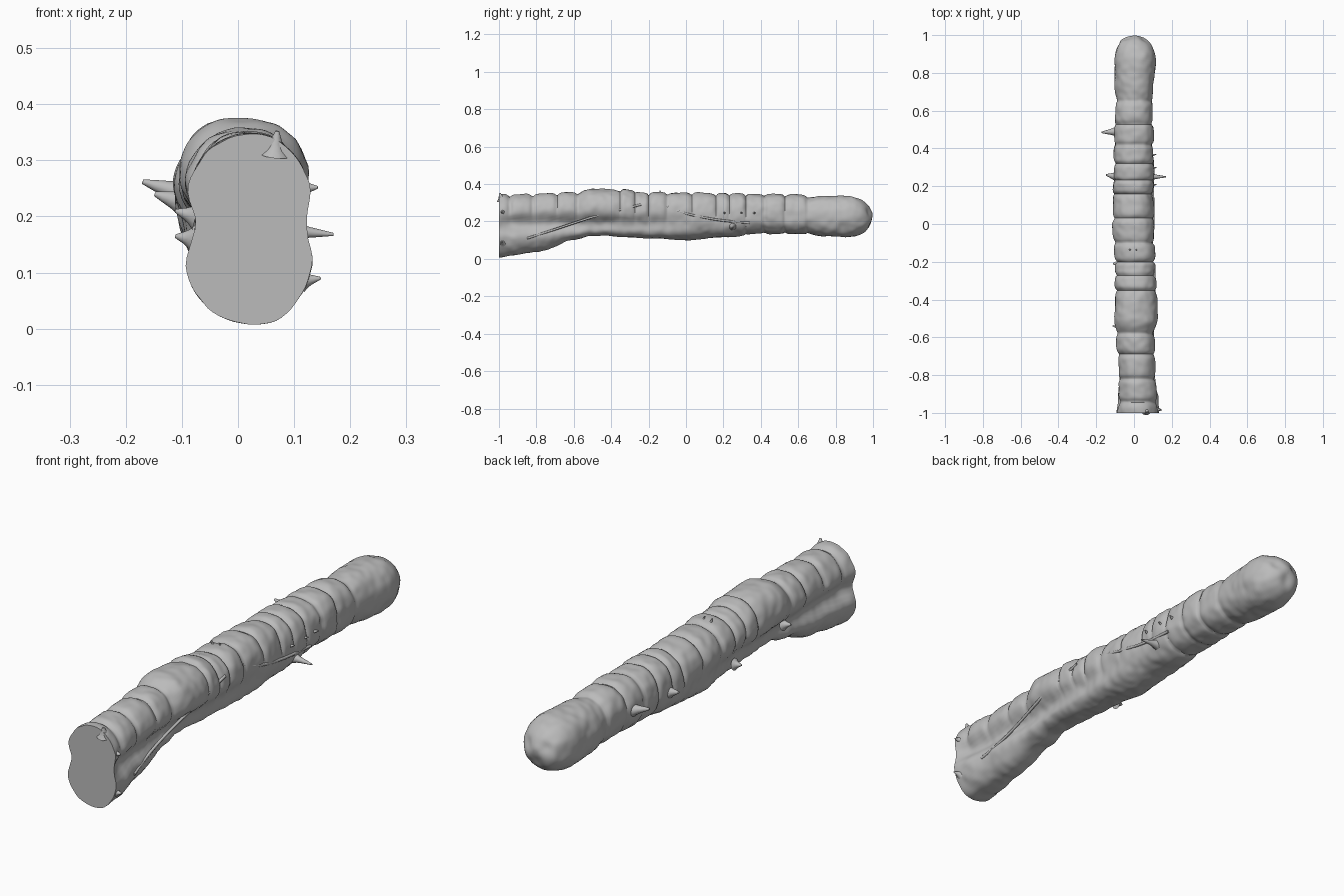
import bpy
import bmesh
import math
from mathutils import Vector, noise

cube = bpy.data.objects.get("Cube")
if cube:
    bpy.data.objects.remove(cube, do_unlink=True)

skin = bpy.data.materials.new("plain grey")
skin.use_nodes = True
skin.diffuse_color = (0.5, 0.5, 0.5, 1)
skin.node_tree.nodes["Principled BSDF"].inputs["Base Color"].default_value = skin.diffuse_color

# Body envelope along its length: y, right edge, left edge, bottom, top
ENVELOPE = [
    (-1.0, -.1, .14, .01, .345), (-.93, -.095, .135, .015, .345),
    (-.8, -.09, .12, .04, .35), (-.6, -.1, .115, .1, .355),
    (-.5, -.105, .125, .128, .375), (-.35, -.105, .125, .12, .375),
    (-.2, -.1, .115, .11, .355), (0, -.115, .11, .1, .355),
    (.2, -.11, .105, .115, .35), (.4, -.105, .105, .135, .35),
    (.6, -.1, .1, .13, .345), (.7, -.1, .1, .125, .335),
    (.87, -.105, .115, .115, .335), (1.0, -.105, .115, .12, .325)]

# Folds between the rounded body segments
FOLDS = [-1.1, -.94, -.82, -.69, -.58, -.35, -.27, -.2, -.1,
         .03, .16, .23, .32, .42, .53, .65, 1.1]
NOSE = .84


def envelope(y):
    for low, high in zip(ENVELOPE, ENVELOPE[1:]):
        if y <= high[0]:
            t = (y - low[0]) / (high[0] - low[0])
            t = t * t * (3 - 2 * t)
            return [p + (q - p) * t for p, q in zip(low[1:], high[1:])]
    return ENVELOPE[-1][1:]


def bell(value, centre, width):
    return math.exp(-((value - centre) / width) ** 2)


def ramp(value, start, end):
    t = min(1, max(0, (value - start) / (end - start)))
    return t * t * (3 - 2 * t)


def fold_depth(y):
    for start, end in zip(FOLDS, FOLDS[1:]):
        if start <= y <= end:
            t = abs(2 * (y - start) / (end - start) - 1)
            return t ** 5 * (1 - ramp(y, .7, .8))
    return 0


def signed_power(value, power):
    return math.copysign(abs(value) ** power, value)


def body_point(y, angle):
    x_min, x_max, bottom, top = envelope(y)
    centre = Vector(((x_min + x_max) / 2, y, (bottom + top) / 2))
    x = signed_power(math.cos(angle), .88) * (x_max - x_min) / 2
    z = signed_power(math.sin(angle), .88) * (top - bottom) / 2

    # Segment folds, strongest over the back and all round near the head
    upper = ramp(z + centre.z, .17, .27)
    wrap = max(upper, .7 * ramp(y, .2, .4))
    shrink = 1 - .12 * fold_depth(y) * wrap
    # Rounded head
    if y > NOSE:
        shrink *= max(0, 1 - ((y - NOSE) / (1 - NOSE)) ** 2.5) ** .45

    # Side groove that fades toward the head, with a flared front rim
    groove = (1 - ramp(y, -.6, .35)) * ramp(y, -1.03, -.92)
    x *= 1 - .32 * groove * bell(z + centre.z, .185, .04)
    x *= 1 - .1 * (1 - ramp(y, -.7, .3)) * bell(z + centre.z, .19, .05)
    point = centre + Vector((x * shrink, 0, z * shrink))

    # Gentle lumps in the skin
    lump = noise.noise(point * 9) * .007 + noise.noise(point * 28) * .0035
    outward = Vector((x, 0, z))
    if outward.length and shrink > .1:
        point += outward.normalized() * lump
    return point


def finish(obj):
    obj.data.materials.append(skin)
    bpy.ops.object.select_all(action="DESELECT")
    obj.select_set(True)
    bpy.context.view_layer.objects.active = obj
    bpy.ops.object.shade_smooth_by_angle(angle=math.radians(50))


def mesh_object(name, bm):
    bmesh.ops.recalc_face_normals(bm, faces=bm.faces[:])
    mesh = bpy.data.meshes.new(name)
    bm.to_mesh(mesh)
    bm.free()
    obj = bpy.data.objects.new(name, mesh)
    bpy.context.collection.objects.link(obj)
    finish(obj)
    return obj


def build_body(sides=72, steps=230):
    bm = bmesh.new()
    rings = []
    stations = [-1 + (NOSE + 1) * i / steps for i in range(steps)]
    stations += [NOSE + (1 - NOSE) * math.sin(math.pi / 2 * i / 20) for i in range(20)]
    for y in stations:
        rings.append([bm.verts.new(body_point(y, math.tau * k / sides))
                      for k in range(sides)])
    for a, b in zip(rings, rings[1:]):
        for k in range(sides):
            n = (k + 1) % sides
            bm.faces.new((a[k], a[n], b[n], b[k]))
    # Flat cut face at the front and a closed tip on the head
    bm.faces.new(rings[0])
    bm.faces.new(rings[-1])
    # Small dimples for the eyes and mouth on the head
    for centre, size in (((.09, .84, .17), .03), ((-.035, .98, .25), .025),
                         ((.05, .98, .25), .025), ((.005, .99, .19), .03)):
        centre = Vector(centre)
        inward = Vector((0, .86, .22)) - centre
        for vert in bm.verts:
            vert.co += inward.normalized() * .012 * bell((vert.co - centre).length, 0, size)
    return mesh_object("segmented_body", bm)


def build_spike(name, base, tip, radius):
    base, tip = Vector(base), Vector(tip)
    axis = tip - base
    bm = bmesh.new()
    bmesh.ops.create_cone(bm, cap_ends=True, segments=12, radius1=radius,
                          radius2=radius * .12, depth=axis.length)
    long_edges = [e for e in bm.edges if abs(e.verts[0].co.z - e.verts[1].co.z) > radius * .5]
    bmesh.ops.subdivide_edges(bm, edges=long_edges, cuts=3, use_grid_fill=True)
    # Concave flare from a broad base
    for vert in bm.verts:
        t = vert.co.z / axis.length + .5
        vert.co.x *= 1 - .9 * t * (1 - t)
        vert.co.y *= 1 - .9 * t * (1 - t)
    turn = axis.to_track_quat("Z", "Y").to_matrix()
    for vert in bm.verts:
        vert.co = turn @ vert.co + (base + tip) / 2
    return mesh_object(name, bm)


def build_ridge(name, path, radius):
    curve = bpy.data.curves.new(name, "CURVE")
    curve.dimensions = "3D"
    curve.bevel_depth = radius
    curve.bevel_resolution = 2
    curve.use_fill_caps = True
    spline = curve.splines.new("NURBS")
    spline.points.add(len(path) - 1)
    spline.use_endpoint_u = True
    for point, (y, angle) in zip(spline.points, path):
        point.co = (*body_point(y, math.radians(angle)), 1)
    obj = bpy.data.objects.new(name, curve)
    bpy.context.collection.objects.link(obj)
    bpy.ops.object.select_all(action="DESELECT")
    obj.select_set(True)
    bpy.context.view_layer.objects.active = obj
    bpy.ops.object.convert(target="MESH")
    finish(bpy.context.object)


build_body()

# Pointed legs on the sides
build_spike("right_rear_leg", (-.08, .49, .235), (-.17, .485, .262), .035)
build_spike("right_middle_leg", (-.085, .25, .22), (-.148, .26, .24), .035)
build_spike("left_middle_leg", (.085, .25, .175), (.17, .25, .168), .022)
build_spike("right_front_nub", (-.08, -.21, .16), (-.112, -.21, .165), .025)
build_spike("right_lower_nub", (-.075, -.54, .2), (-.112, -.54, .21), .025)

# Short tufts on the back, the left side and the front rim
for i, x in enumerate((-.015, .02)):
    build_spike(f"back_tuft_{i}", (x, -.13, .325), (x - .01, -.14, .366), .014)
for i, y in enumerate((.2, .29, .36)):
    build_spike(f"left_tuft_{i}", (.08, y, .24), (.118, y + .01, .25), .016)
build_spike("rim_top_point", (.065, -.985, .31), (.07, -.995, .352), .028)
build_spike("rim_side_point", (.11, -.98, .25), (.142, -.985, .252), .02)
build_spike("rim_low_point", (.115, -.98, .085), (.147, -.985, .09), .02)

# Skin ridges along the left side
build_ridge("left_lower_ridge", [(-.85, -28), (-.7, -20), (-.5, -8), (-.35, 6), (-.24, 24)], .006)
build_ridge("left_upper_ridge", [(-.1, 24), (-.04, 8), (.1, -4), (.22, -14), (.34, -22)], .006)
